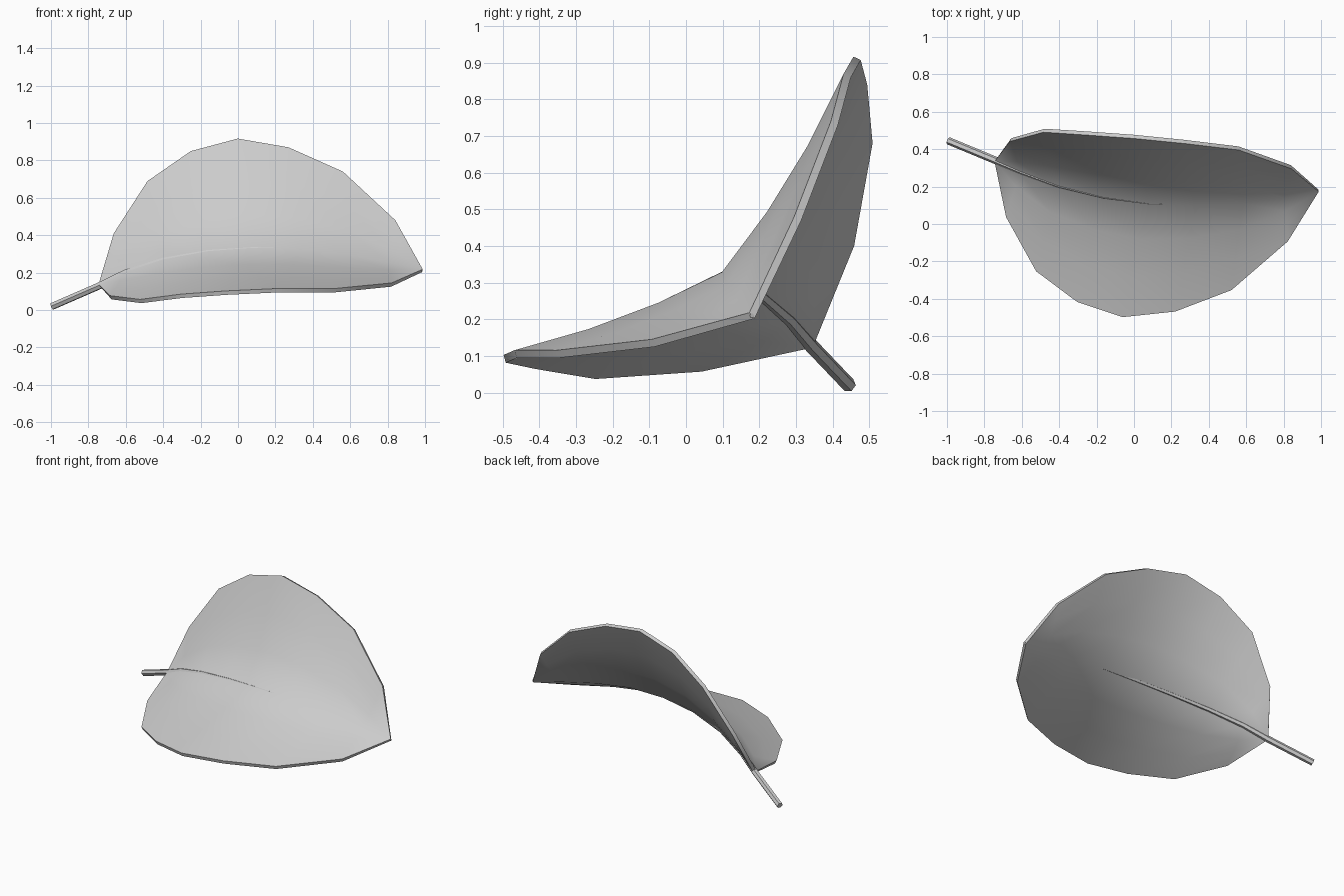
import bpy
from mathutils import Vector

if "Cube" in bpy.data.objects:
    bpy.data.objects.remove(bpy.data.objects["Cube"])

# Leaf lines from stem end to tip: upper rim, midrib, lower rim
base, tip = (-0.74, 0.34, 0.13), (0.985, 0.18, 0.21)
upper = [(-0.66, 0.45, 0.405), (-0.48, 0.5, 0.685), (-0.25, 0.485, 0.845), (0, 0.467, 0.912),
         (0.27, 0.44, 0.865), (0.56, 0.405, 0.735), (0.84, 0.305, 0.475)]
rib = [(-0.60, 0.28, 0.20), (-0.40, 0.205, 0.265), (-0.16, 0.145, 0.308), (0.08, 0.113, 0.325),
       (0.33, 0.105, 0.32), (0.58, 0.118, 0.288), (0.80, 0.145, 0.248)]
lower = [(-0.68, 0.04, 0.067), (-0.52, -0.25, 0.047), (-0.30, -0.415, 0.075), (-0.06, -0.495, 0.092),
         (0.22, -0.465, 0.105), (0.52, -0.35, 0.105), (0.82, -0.09, 0.135)]


def across(u, m, l):
    """One row of points across the leaf, each half cupped slightly."""
    u, m, l = Vector(u), Vector(m), Vector(l)
    row = []
    for a, b, ts in ((u, m, (0, 1/3, 2/3)), (m, l, (0, 1/3, 2/3, 1))):
        sag = 0.035 * (a - b).length
        for t in ts:
            row.append(a.lerp(b, t) + Vector((0, 0.7, -0.7)) * sag * 4 * t * (1 - t))
    return row


# Leaf blade
rows = [across(u, m, l) for u, m, l in zip(upper, rib, lower)]
n = len(rows[0])
verts = [p for r in rows for p in r] + [Vector(base), Vector(tip)]
first, last = len(verts) - 2, len(verts) - 1
end = (len(rows) - 1) * n
faces = [(i*n + j, i*n + j + 1, (i+1)*n + j + 1, (i+1)*n + j)
         for i in range(len(rows) - 1) for j in range(n - 1)]
faces += [(first, j + 1, j) for j in range(n - 1)]
faces += [(last, end + j, end + j + 1) for j in range(n - 1)]
mesh = bpy.data.meshes.new("leaf_blade")
mesh.from_pydata(verts, [], faces)
blade = bpy.data.objects.new("leaf_blade", mesh)
bpy.context.collection.objects.link(blade)
solid = blade.modifiers.new("thickness", 'SOLIDIFY')
solid.thickness, solid.offset = 0.022, 0
bpy.context.view_layer.objects.active = blade
blade.select_set(True)
bpy.ops.object.modifier_apply(modifier="thickness")
bpy.ops.object.shade_smooth_by_angle(angle=0.87)
blade.select_set(False)

# Stem running into a tapering midrib
path = [(-0.993, 0.445, 0.02), base] + rib + [tip]
curve = bpy.data.curves.new("stem", 'CURVE')
curve.dimensions = '3D'
curve.bevel_depth, curve.bevel_resolution = 0.02, 1
curve.use_fill_caps = True
spline = curve.splines.new('POLY')
spline.points.add(len(path) - 1)
for i, (pt, co) in enumerate(zip(spline.points, path)):
    pt.co = (*co, 1)
    pt.radius = 1 if i < 2 else max(0.3, 1 - 0.09 * (i - 1))
stem = bpy.data.objects.new("stem", curve)
bpy.context.collection.objects.link(stem)
bpy.context.view_layer.objects.active = stem
stem.select_set(True)
bpy.ops.object.convert(target='MESH')
bpy.ops.object.shade_smooth_by_angle(angle=0.7)
